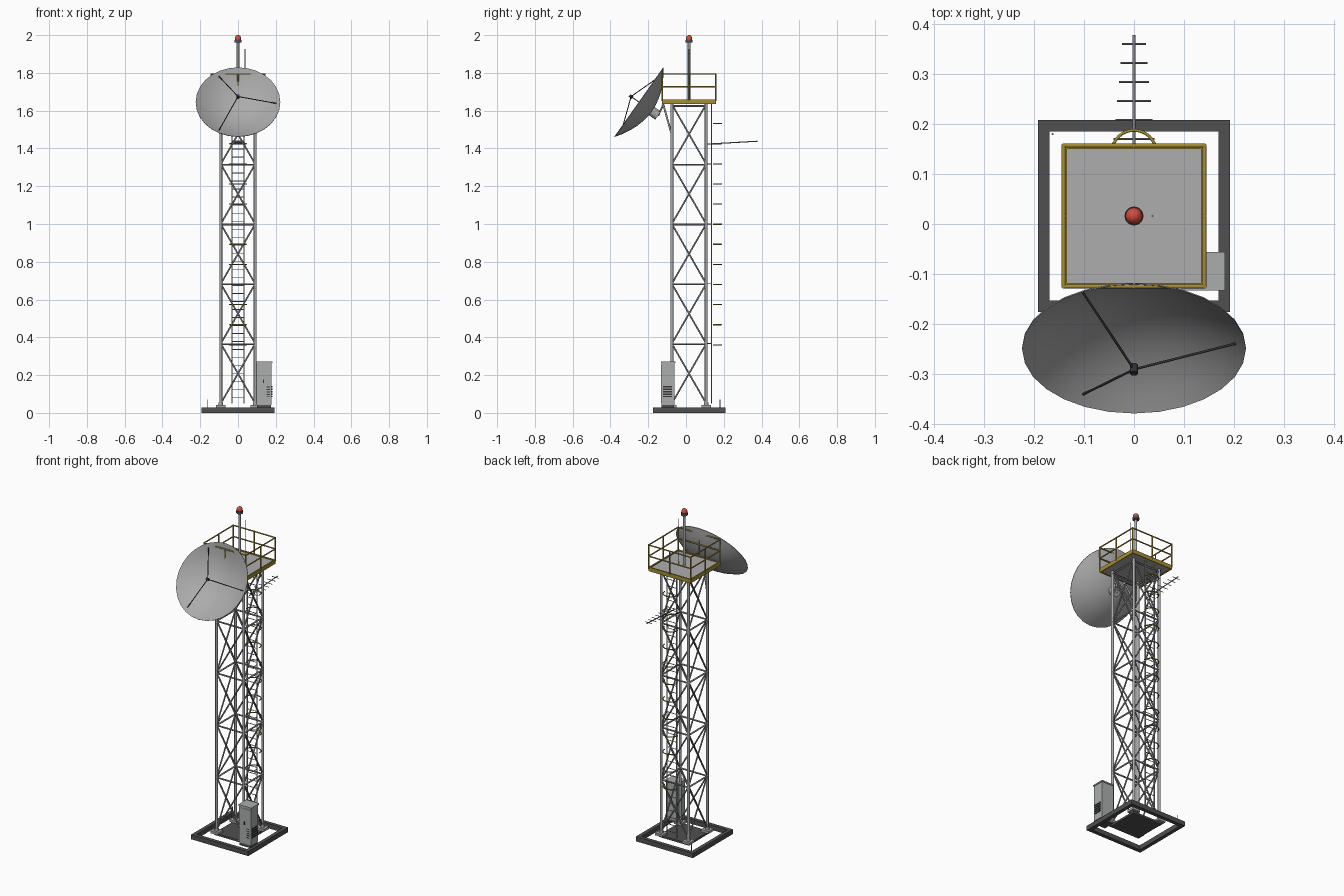
import bpy, bmesh, math
from mathutils import Vector, Matrix

if "Cube" in bpy.data.objects:
    bpy.data.objects.remove(bpy.data.objects["Cube"])

YC = 0.016          # tower axis in y
HALF = 0.091        # half spacing of legs


def mat(name, r, g, b):
    m = bpy.data.materials.new(name)
    m.diffuse_color = (r, g, b, 1)
    m.use_nodes = True
    m.node_tree.nodes["Principled BSDF"].inputs["Base Color"].default_value = m.diffuse_color
    return m


STEEL = mat("galvanised steel", 0.38, 0.39, 0.40)
BRACE = mat("brace grey", 0.27, 0.27, 0.28)
DARK = mat("dark base", 0.08, 0.08, 0.08)
DECK = mat("deck grey", 0.42, 0.42, 0.42)
YELLOW = mat("safety yellow", 0.38, 0.27, 0.035)
DISH = mat("dish grey", 0.41, 0.41, 0.41)
BLACK = mat("black metal", 0.035, 0.035, 0.037)
RED = mat("beacon red", 0.66, 0.07, 0.045)
CAB = mat("cabinet grey", 0.41, 0.42, 0.42)


def finish(name, bm, m, smooth=True):
    me = bpy.data.meshes.new(name)
    bm.to_mesh(me)
    bm.free()
    me.materials.append(m)
    ob = bpy.data.objects.new(name, me)
    bpy.context.collection.objects.link(ob)
    if smooth:
        bpy.ops.object.select_all(action='DESELECT')
        bpy.context.view_layer.objects.active = ob
        ob.select_set(True)
        bpy.ops.object.shade_smooth_by_angle(angle=math.radians(40))
    return ob


def tube(bm, a, b, r, n):
    a, b = Vector(a), Vector(b)
    d = b - a
    M = Matrix.Translation((a + b) / 2) @ d.to_track_quat('Z', 'Y').to_matrix().to_4x4()
    bmesh.ops.create_cone(bm, cap_ends=True, segments=n, radius1=r, radius2=r,
                          depth=d.length, matrix=M)


def box(bm, x0, x1, y0, y1, z0, z1):
    M = Matrix.Translation(((x0 + x1) / 2, (y0 + y1) / 2, (z0 + z1) / 2))
    bmesh.ops.create_cube(bm, size=1, matrix=M @ Matrix.Diagonal((x1 - x0, y1 - y0, z1 - z0, 1)))


def tubes(name, m, segs, r, n=16):
    bm = bmesh.new()
    for a, b in segs:
        tube(bm, a, b, r, n)
    return finish(name, bm, m)


def boxes(name, m, items):
    bm = bmesh.new()
    for it in items:
        box(bm, *it)
    return finish(name, bm, m, False)


def border(h, w, z0, z1):
    """Four bars making a square frame round the tower axis."""
    return [(-h, h, YC - h, YC - h + w, z0, z1), (-h, h, YC + h - w, YC + h, z0, z1),
            (-h, -h + w, YC - h + w, YC + h - w, z0, z1), (h - w, h, YC - h + w, YC + h - w, z0, z1)]


def ring(h):
    return [(-h, YC - h), (h, YC - h), (h, YC + h), (-h, YC + h)]


# base frame, pad and foot plates
boxes("base_frame", DARK, border(0.192, 0.023, 0.0, 0.028))
boxes("base_pad", DARK, [(-0.1, 0.1, YC - 0.1, YC + 0.1, 0.016, 0.028)])
L = ring(HALF)
boxes("foot_plates", STEEL, [(x - 0.025, x + 0.025, y - 0.025, y + 0.025, 0.028, 0.042) for x, y in L])
tubes("foot_sockets", STEEL, [((x, y, 0.04), (x, y, 0.055)) for x, y in L], 0.012)
tubes("ground_rod", BRACE, [((-0.163, 0.18, 0.02), (-0.163, 0.18, 0.07))], 0.002)

# legs, horizontals and cross braces
tubes("tower_legs", STEEL, [((x, y, 0.04), (x, y, 1.64)) for x, y in L], 0.008)
levels = [0.05 + i * 0.3168 for i in range(6)]
hor, diag = [], []
for i, z in enumerate(levels):
    for k in range(4):
        a, b = L[k], L[(k + 1) % 4]
        if i:
            zz = z - (0.01 if i == 5 else 0.003)
            hor.append(((*a, zz), (*b, zz)))
        if i < 5:
            diag.append(((*a, z), (*b, levels[i + 1])))
            diag.append(((*b, z), (*a, levels[i + 1])))
tubes("horizontal_braces", BRACE, hor, 0.0047)
tubes("diagonal_braces", BRACE, diag, 0.0043)

# ladder
LY = 0.135
tubes("ladder_rails", STEEL, [((s * 0.032, LY, 0.05), (s * 0.032, LY, 1.635)) for s in (-1, 1)], 0.0032)
tubes("ladder_rungs", STEEL, [((-0.032, LY, 0.08 + i * 0.0425), (0.032, LY, 0.08 + i * 0.0425))
                              for i in range(37)], 0.002)
tubes("ladder_brackets", BRACE, [((s * 0.032, LY, z), (s * 0.032, YC + HALF, z))
                                 for s in (-1, 1) for z in levels[1:5]], 0.0025)

# safety hoops: a round section swept through half a turn, capped by its own thickness
bm = bmesh.new()
for i in range(12):
    z, r = 0.36 + i * 0.1065, 0.003
    vs = [bm.verts.new((0.0445 + r * math.cos(t * math.pi / 6), 0.143, z + r * math.sin(t * math.pi / 6)))
          for t in range(12)]
    es = [bm.edges.new((vs[t], vs[(t + 1) % 12])) for t in range(12)]
    bmesh.ops.spin(bm, geom=vs + es, cent=(0, 0.143, z), axis=(0, 0, 1), angle=math.pi, steps=16)
bmesh.ops.holes_fill(bm, edges=[e for e in bm.edges if e.is_boundary], sides=12)
bmesh.ops.recalc_face_normals(bm, faces=bm.faces)
finish("ladder_hoops", bm, YELLOW)

# platform and railings
H = 0.142
boxes("platform_deck", DECK, [(-H + 0.006, H - 0.006, YC - H + 0.006, YC + H - 0.006, 1.638, 1.654)])
boxes("platform_edge", YELLOW, border(H, 0.008, 1.636, 1.660))
R = ring(H - 0.001)
rails, posts = [], []
for k in range(4):
    a, b = R[k], R[(k + 1) % 4]
    for z in (1.726, 1.794):
        rails.append(((*a, z), (*b, z)))
    mid = ((a[0] + b[0]) / 2, (a[1] + b[1]) / 2)
    posts += [((*p, 1.65), (*p, 1.797)) for p in (a, mid)]
tubes("railings", YELLOW, rails, 0.0038)
tubes("railing_posts", YELLOW, posts, 0.004)

# mast, beacon and whip aerial
tubes("mast", STEEL, [((0, YC, 1.65), (0, YC, 1.965))], 0.007)
tubes("beacon_base", DARK, [((0, YC, 1.960), (0, YC, 1.975))], 0.019, 20)
bm = bmesh.new()
bmesh.ops.create_uvsphere(bm, u_segments=20, v_segments=12, radius=1,
                          matrix=Matrix.Translation((0, YC, 1.980)) @ Matrix.Diagonal((0.017, 0.017, 0.02, 1)))
finish("beacon_lamp", bm, RED)
tubes("whip_aerial", BRACE, [((0.037, YC, 1.65), (0.037, YC, 1.927))], 0.002)


# yagi aerial on the back
def yz(y):
    return 1.423 + (y - 0.11) * 0.057


tubes("yagi_boom", BRACE, [((0, 0.107, yz(0.107)), (0, 0.378, yz(0.378)))], 0.0028)
els = []
for i in range(7):
    y, w = 0.132 + i * 0.038, 0.044 - i * 0.0034
    els.append(((-w, y, yz(y)), (w, y, yz(y))))
tubes("yagi_elements", BRACE, els, 0.0018)

# dish: paraboloid spun about its axis, then tilted up
RAD, DEPTH, SEG = 0.224, 0.082, 28
T = Matrix.Translation((0, -0.25, 1.646)) @ Matrix.Rotation(math.radians(54.8), 4, 'X')
bm = bmesh.new()
prof = [(RAD * i / 8, DEPTH * ((i / 8) ** 2 - 1)) for i in range(9)]
prof += [(r, h - 0.003) for r, h in reversed(prof)]
vs = [bm.verts.new((r, 0, h)) for r, h in prof]
es = [bm.edges.new(p) for p in zip(vs, vs[1:])]
bmesh.ops.spin(bm, geom=vs + es, cent=(0, 0, 0), axis=(0, 0, 1), angle=2 * math.pi, steps=SEG)
bmesh.ops.remove_doubles(bm, verts=bm.verts, dist=1e-5)
bmesh.ops.dissolve_degenerate(bm, edges=bm.edges, dist=1e-6)
bmesh.ops.recalc_face_normals(bm, faces=bm.faces)
bm.transform(T)
finish("dish", bm, DISH)

# feed horn on three struts, hub and dish supports
feed = T @ Vector((0, 0, 0.05))
tubes("feed_horn", BLACK, [(T @ Vector((0, 0, 0.040)), T @ Vector((0, 0, 0.060)))], 0.008)
tubes("feed_struts", BLACK,
      [(T @ Vector((0.203 * math.cos(a), 0.203 * math.sin(a), -0.013)), feed)
       for a in (0, 2 * math.pi / 3, 4 * math.pi / 3)], 0.0024)
hub_end = T @ Vector((0, 0, -0.125))
tubes("dish_hub", STEEL, [(T @ Vector((0, 0, -0.083)), hub_end)], 0.026, 20)
sup = []
for s in (-1, 1):
    sup += [((s * 0.03, -0.120, 1.632), (s * HALF, YC - HALF, 1.47)),
            (hub_end, (s * 0.03, -0.120, 1.632))]
tubes("dish_supports", STEEL, sup, 0.005)

# equipment cabinet
boxes("cabinet_plinth", DARK, [(0.1, 0.176, -0.13, -0.064, 0.026, 0.042)])
boxes("cabinet_body", CAB, [(0.098, 0.178, -0.130, -0.060, 0.042, 0.264)])
boxes("cabinet_roof", CAB, [(0.095, 0.182, -0.133, -0.056, 0.264, 0.272)])
boxes("cabinet_door", CAB, [(0.104, 0.172, -0.132, -0.129, 0.052, 0.256)])
boxes("cabinet_handle", BLACK, [(0.132, 0.138, -0.1335, -0.131, 0.158, 0.178)])
vents = []
for i in range(5):
    z = 0.083 + i * 0.013
    vents += [(0.176, 0.1815, -0.122, -0.073, z, z + 0.007), (0.150, 0.170, -0.1328, -0.131, z, z + 0.005)]
boxes("cabinet_vents", BLACK, vents)
